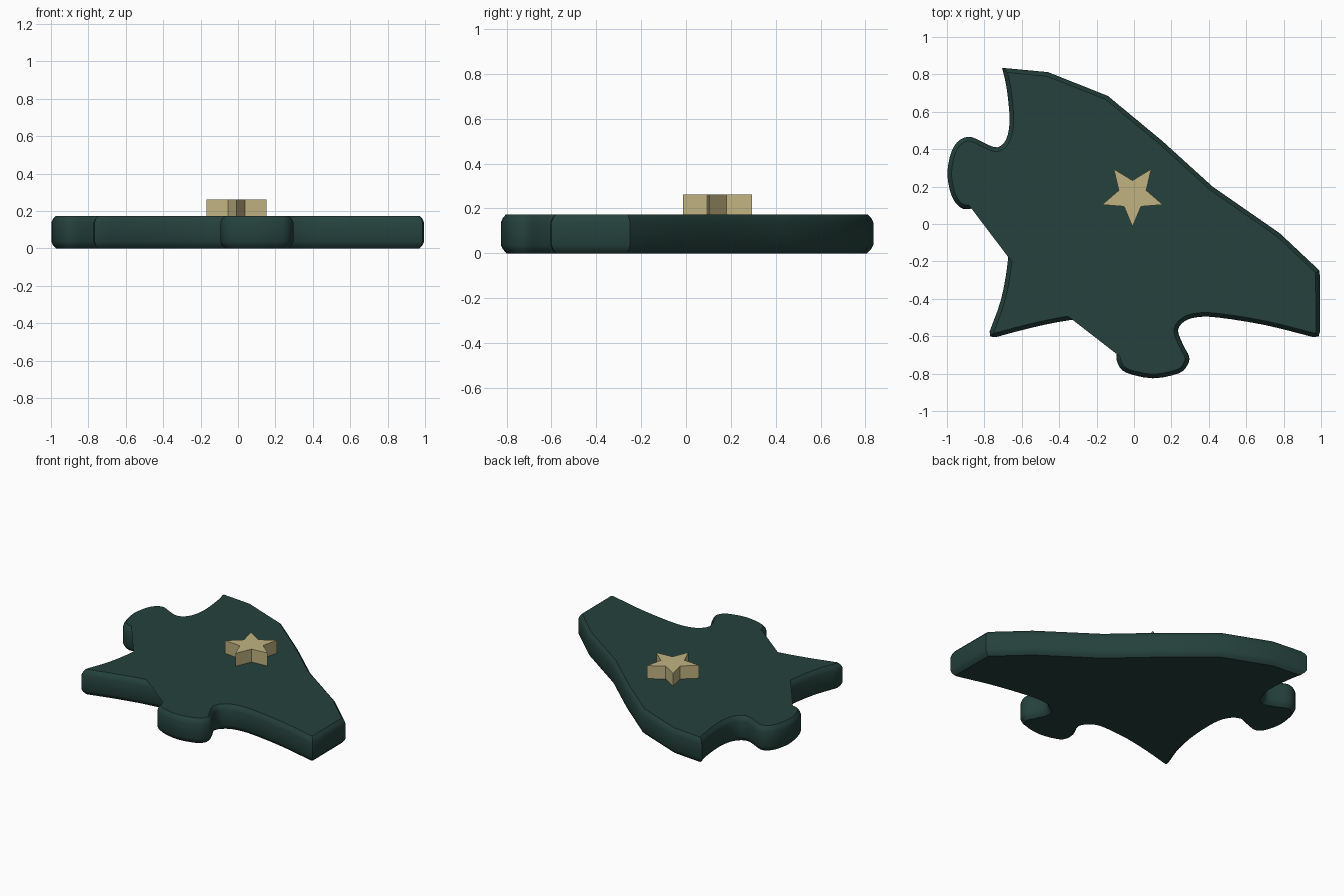
import bpy, bmesh, math
from mathutils import Vector

if "Cube" in bpy.data.objects:
    bpy.data.objects.remove(bpy.data.objects["Cube"])


def material(name, rgb):
    m = bpy.data.materials.new(name)
    m.diffuse_color = (*rgb, 1)
    m.use_nodes = True
    m.node_tree.nodes["Principled BSDF"].inputs["Base Color"].default_value = m.diffuse_color
    return m


def spline(pts, steps=3):
    """Smooth curve through the points, without the last one."""
    p = [Vector(q) for q in pts]
    p = [2 * p[0] - p[1]] + p + [2 * p[-1] - p[-2]]
    out = []
    for a, b, c, d in zip(p, p[1:], p[2:], p[3:]):
        for i in range(steps):
            t = i / steps
            out.append(0.5 * (2 * b + (c - a) * t + (2 * a - 5 * b + 4 * c - d) * t * t
                              + (3 * b - a - 3 * c + d) * t ** 3))
    return out


def inset(loop, d):
    """Move a counter-clockwise outline inward by d with limited mitres."""
    out = []
    for i, p in enumerate(loop):
        e1 = (p - loop[i - 1]).normalized()
        e2 = (loop[(i + 1) % len(loop)] - p).normalized()
        n1, n2 = Vector((-e1.y, e1.x)), Vector((-e2.y, e2.x))
        out.append(p + (n1 + n2) * d / max(1 + n1.dot(n2), 0.5))
    return out


def slab(name, loop, profile, mat):
    """Stack inset copies of an outline: profile holds (inset, z)."""
    bm = bmesh.new()
    rings = [[bm.verts.new((p.x, p.y, z)) for p in inset(loop, d)] for d, z in profile]
    n = len(loop)
    for lo, hi in zip(rings, rings[1:]):
        for i in range(n):
            j = (i + 1) % n
            bm.faces.new((lo[i], lo[j], hi[j], hi[i]))
    caps = [bm.faces.new(rings[0][::-1]), bm.faces.new(rings[-1])]
    bmesh.ops.triangulate(bm, faces=caps)
    bmesh.ops.recalc_face_normals(bm, faces=bm.faces)
    me = bpy.data.meshes.new(name)
    bm.to_mesh(me)
    bm.free()
    me.materials.append(mat)
    ob = bpy.data.objects.new(name, me)
    bpy.context.collection.objects.link(ob)
    return ob


green = material("dark green", (0.018, 0.053, 0.045))
sand = material("pale sand", (0.53, 0.45, 0.22))

# Left edge with its tab, from the top corner down
left = [(-.705, .835), (-.68, .72), (-.665, .55), (-.685, .45), (-.73, .41), (-.79, .428),
        (-.87, .465), (-.93, .45), (-.975, .39), (-.998, .27), (-.975, .15), (-.93, .09),
        (-.88, .08), (-.81, .105), (-.74, .13), (-.69, .09), (-.668, 0), (-.675, -.2),
        (-.71, -.4), (-.772, -.575)]
# Front edge with its tab, from left to right
front = [(-.74, -.605), (-.55, -.555), (-.35, -.515), (-.16, -.5), (-.09, -.515), (-.05, -.56),
         (-.06, -.62), (-.093, -.69), (-.085, -.75), (-.04, -.795), (.1, -.825), (.24, -.798),
         (.285, -.755), (.295, -.71), (.265, -.65), (.235, -.57), (.27, -.52), (.34, -.498),
         (.45, -.5), (.7, -.54), (.96, -.605)]
# Straight right end and faceted diagonal edge
rest = [(.96, -.605), (.987, -.6), (.995, -.575), (.993, -.25), (.78, -.05), (.42, .2),
        (.15, .445), (-.14, .685), (-.46, .812)]
outline = (spline(left) + [Vector(left[-1]), Vector((-.768, -.602))] + spline(front)
           + [Vector(p) for p in rest])

# Jigsaw plate with softened rims
plate = slab("jigsaw_plate", outline,
             [(.025, 0), (.008, .018), (0, .036), (0, .138), (.008, .157), (.022, .173)], green)

# Raised five-pointed star, one tip towards the front
star_loop = []
for k in range(10):
    r = 0.17 if k % 2 == 0 else 0.077
    a = math.radians(-90 + 36 * k)
    star_loop.append(Vector((-.008 + r * math.cos(a), .156 + r * math.sin(a))))
slab("star", star_loop, [(0, .165), (0, .262)], sand)

bpy.ops.object.select_all(action='DESELECT')
plate.select_set(True)
bpy.context.view_layer.objects.active = plate
bpy.ops.object.shade_smooth_by_angle(angle=math.radians(30))
